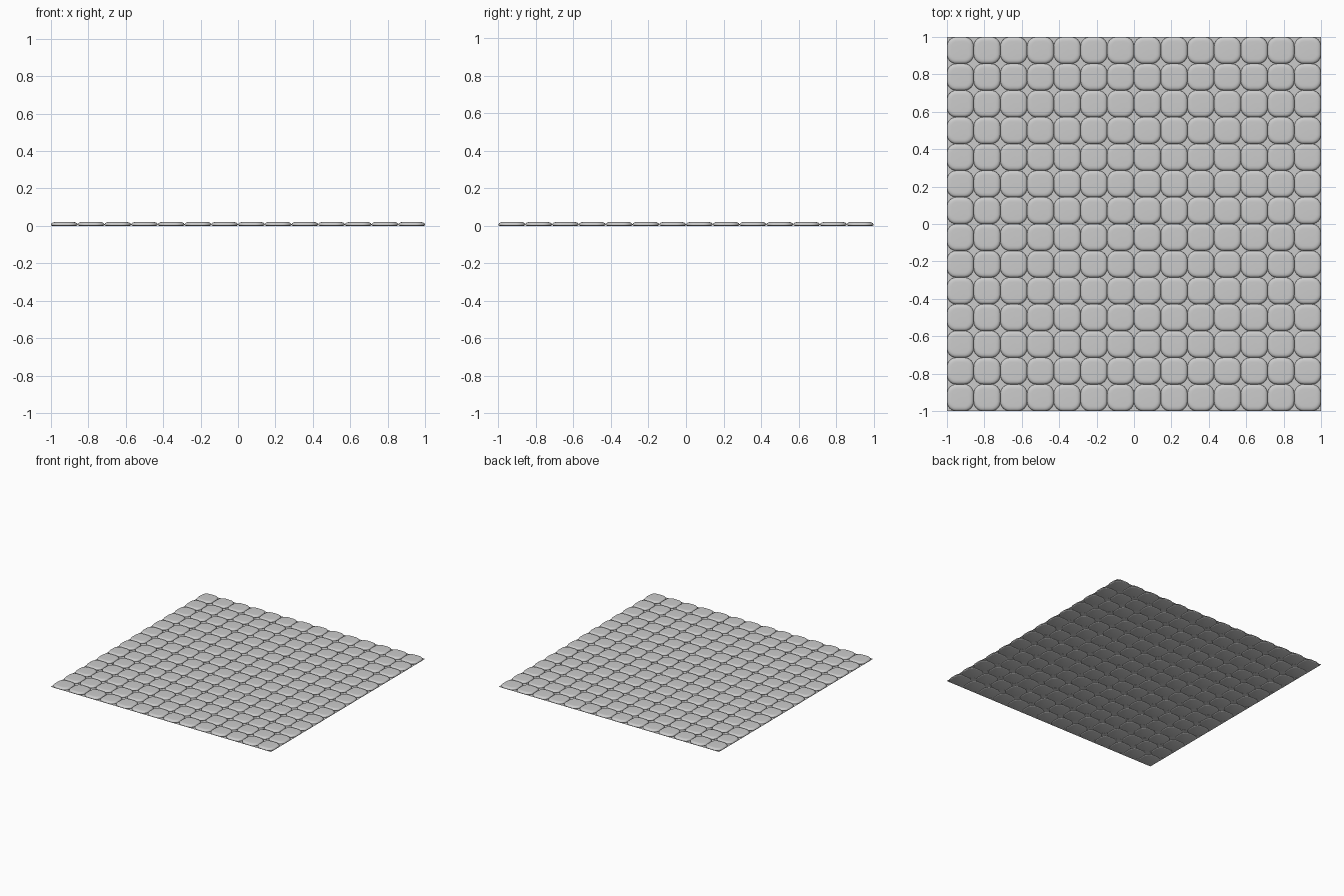
import bpy, bmesh, math

if "Cube" in bpy.data.objects:
    bpy.data.objects.remove(bpy.data.objects["Cube"])

N = 14
PITCH = 2.0 / N
HALF = PITCH / 2
RADIUS = 0.05
CORNER_STEPS = 6


def rounded_square(half, radius):
    """Outline points of a square with rounded corners."""
    pts = []
    c = half - radius
    for q, (sx, sy) in enumerate([(1, 1), (-1, 1), (-1, -1), (1, -1)]):
        for i in range(CORNER_STEPS + 1):
            a = math.pi / 2 * (q + i / CORNER_STEPS)
            pts.append((sx * c + radius * math.cos(a), sy * c + radius * math.sin(a)))
    return pts


def new_object(name, bm):
    mesh = bpy.data.meshes.new(name)
    bm.to_mesh(mesh)
    bm.free()
    obj = bpy.data.objects.new(name, mesh)
    bpy.context.collection.objects.link(obj)
    return obj


# paving stones: pillow-edged slab, stacked rings of (inset, height)
profile = [(0.008, 0.0), (0.002, 0.002), (0.0, 0.006), (0.001, 0.010),
           (0.004, 0.014), (0.009, 0.0175), (0.016, 0.0195), (0.026, 0.020)]
bm = bmesh.new()
rings = []
for inset, z in profile:
    outline = rounded_square(HALF - inset, RADIUS - inset)
    rings.append([bm.verts.new((x - 1 + HALF, y - 1 + HALF, z)) for x, y in outline])
for low, high in zip(rings, rings[1:]):
    for i in range(len(low)):
        j = (i + 1) % len(low)
        bm.faces.new((low[i], low[j], high[j], high[i]))
bm.faces.new(rings[-1])
bm.faces.new(rings[0][::-1])
for f in bm.faces:
    f.smooth = True
stones = new_object("paving_stones", bm)

# repeat the stone in a square grid
for name, axis in (("columns", 0), ("rows", 1)):
    arr = stones.modifiers.new(name, 'ARRAY')
    arr.count = N
    arr.use_relative_offset = False
    arr.use_constant_offset = True
    offset = [0, 0, 0]
    offset[axis] = PITCH
    arr.constant_offset_displace = offset

# thin mortar sheet visible between the stone corners
bm = bmesh.new()
bmesh.ops.create_grid(bm, x_segments=1, y_segments=1, size=1.0)
bmesh.ops.translate(bm, verts=bm.verts, vec=(0, 0, 0.003))
new_object("mortar_base", bm)
